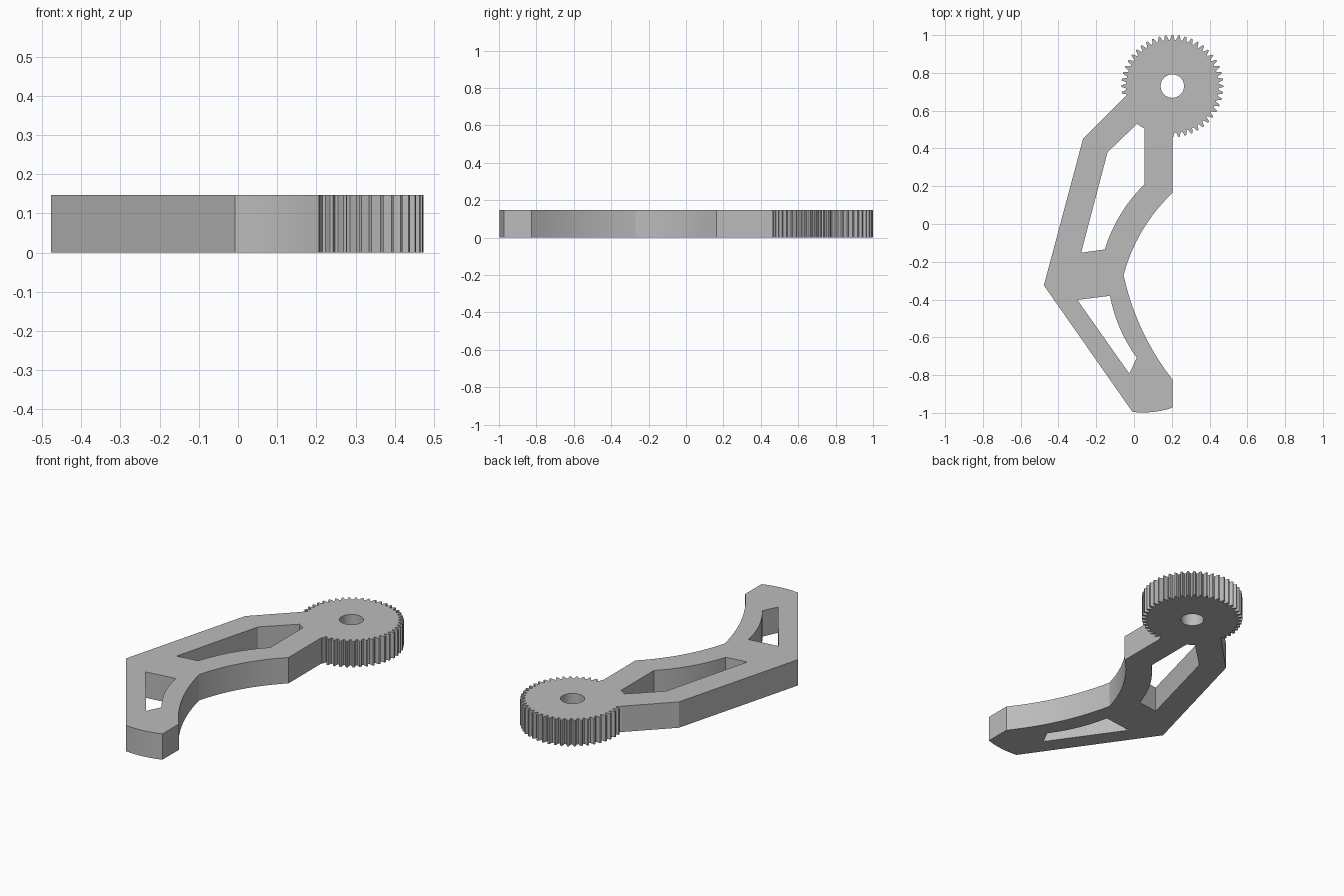
import bpy, bmesh, math
from mathutils import Vector

HEIGHT = 0.147
GEAR_CENTRE = Vector((0.203, 0.73))
TEETH = 48

cube = bpy.data.objects.get("Cube")
if cube:
    bpy.data.objects.remove(cube, do_unlink=True)

grey = bpy.data.materials.new("plain grey")
grey.use_nodes = True
colour = (0.5, 0.5, 0.5, 1)
grey.diffuse_color = colour
grey.node_tree.nodes["Principled BSDF"].inputs["Base Color"].default_value = colour


def arc(a, b, bulge, steps=14):
    """Points of a circular arc from a to b, bulging right of the direction a to b."""
    a, b = Vector(a), Vector(b)
    chord = (b - a).length
    radius = (chord * chord / 4 + bulge * bulge) / (2 * bulge)
    along = (b - a).normalized()
    right = Vector((along.y, -along.x))
    centre = (a + b) / 2 + right * (bulge - radius)
    half = math.asin(chord / 2 / radius)
    angles = [half * (2 * i / steps - 1) for i in range(steps + 1)]
    return [centre + radius * (right * math.cos(t) + along * math.sin(t)) for t in angles]


def ring(radius, steps):
    turn = math.tau / steps
    return [GEAR_CENTRE + radius * Vector((math.cos(i * turn), math.sin(i * turn)))
            for i in range(steps)]


def plate(name, outlines):
    """Extrude an outline, with its holes, into a closed plate standing on the ground."""
    curve = bpy.data.curves.new(name, "CURVE")
    curve.dimensions = "2D"
    curve.fill_mode = "BOTH"
    curve.extrude = HEIGHT / 2
    for points in outlines:
        spline = curve.splines.new("POLY")
        spline.points.add(len(points) - 1)
        for target, p in zip(spline.points, points):
            target.co = (p[0], p[1], 0, 1)
        spline.use_cyclic_u = True
    source = bpy.data.objects.new(name + " outline", curve)
    bpy.context.collection.objects.link(source)
    bpy.context.view_layer.update()
    graph = bpy.context.evaluated_depsgraph_get()
    mesh = bpy.data.meshes.new_from_object(source.evaluated_get(graph))
    bpy.data.objects.remove(source, do_unlink=True)

    bm = bmesh.new()
    bm.from_mesh(mesh)
    bmesh.ops.remove_doubles(bm, verts=bm.verts, dist=0.0001)
    bmesh.ops.translate(bm, verts=bm.verts, vec=(0, 0, HEIGHT / 2))
    bmesh.ops.recalc_face_normals(bm, faces=bm.faces)
    bm.to_mesh(mesh)
    bm.free()
    mesh.materials.clear()
    mesh.materials.append(grey)
    obj = bpy.data.objects.new(name, mesh)
    bpy.context.collection.objects.link(obj)
    return obj


# Bent arm: two straight outer edges, two hollow inner curves, two windows
knee = (-0.055, -0.27)
outline = [(0.203, 0.55)]
outline += arc((0.203, 0.164), knee, 0.035)
outline += arc(knee, (0.205, -0.825), 0.035)[1:]
outline += arc((-0.008, -0.995), (0.205, -0.972), 0.012, 6)[::-1]
outline += [(-0.477, -0.325), (-0.27, 0.45), (-0.03, 0.69), (0.06, 0.7)]

upper_window = [(0.016, 0.53), (0.055, 0.505)]
upper_window += arc((0.055, 0.21), (-0.155, -0.135), 0.025)
upper_window += [(-0.28, -0.152), (-0.14, 0.38)]

lower_window = [(-0.30, -0.402)]
lower_window += arc((-0.127, -0.38), (0.015, -0.708), 0.02)
lower_window += [(-0.025, -0.792)]

arm = plate("arm", [outline, upper_window, lower_window])

# Gear wheel: tapered teeth around a bored disc
half_tooth = [(-0.38, 0.245), (-0.24, 0.258), (-0.12, 0.27)]
tooth = half_tooth + [(-s, r) for s, r in reversed(half_tooth)]
rim = []
for i in range(TEETH):
    for shift, radius in tooth:
        t = (i + shift) * math.tau / TEETH
        rim.append(GEAR_CENTRE + radius * Vector((math.cos(t), math.sin(t))))
gear = plate("gear_wheel", [rim, ring(0.062, 40)])

# Fuse the two into one solid finger
union = arm.modifiers.new("fuse gear", "BOOLEAN")
union.operation = "UNION"
union.solver = "EXACT"
union.object = gear
bpy.context.view_layer.update()
graph = bpy.context.evaluated_depsgraph_get()
fused = bpy.data.meshes.new_from_object(arm.evaluated_get(graph))
arm.modifiers.clear()
arm.data = fused
arm.name = "geared_finger"
bpy.data.objects.remove(gear, do_unlink=True)

bpy.ops.object.select_all(action="DESELECT")
arm.select_set(True)
bpy.context.view_layer.objects.active = arm
bpy.ops.object.shade_smooth_by_angle(angle=math.radians(25))
